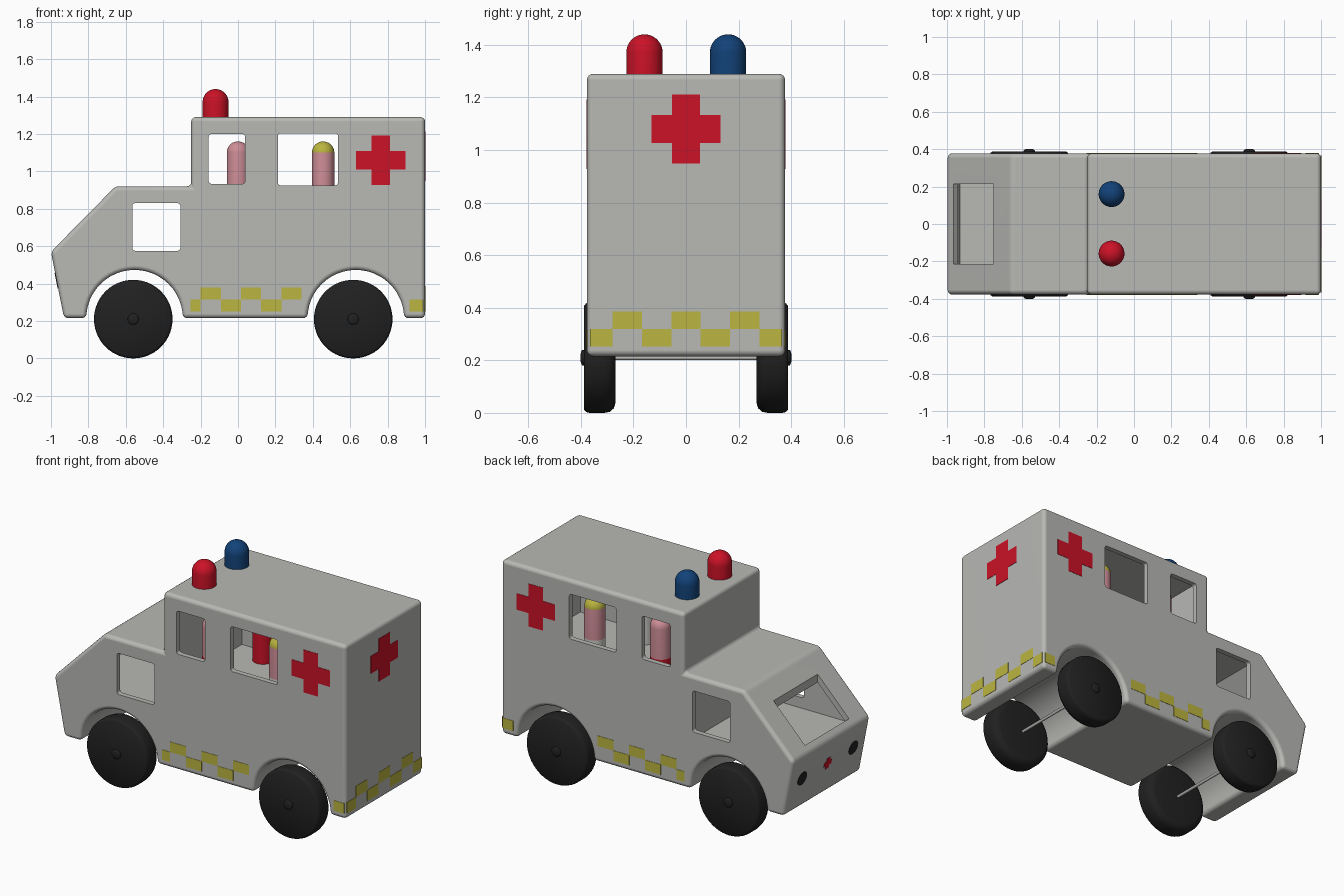
import bpy, bmesh, math
from mathutils import Matrix, Vector

if "Cube" in bpy.data.objects:
    bpy.data.objects.remove(bpy.data.objects["Cube"])


def mat(name, r, g, b):
    m = bpy.data.materials.new(name)
    m.diffuse_color = (r, g, b, 1)
    m.use_nodes = True
    m.node_tree.nodes["Principled BSDF"].inputs["Base Color"].default_value = m.diffuse_color
    return m


GREY = mat("body grey", 0.48, 0.48, 0.46)
RED = mat("signal red", 0.60, 0.006, 0.02)
BLUE = mat("beacon blue", 0.006, 0.055, 0.19)
BLACK = mat("rubber black", 0.015, 0.015, 0.015)
YELLOW = mat("stripe yellow", 0.50, 0.46, 0.05)
PINK = mat("skin pink", 0.62, 0.27, 0.31)
WHITE = mat("gown white", 0.62, 0.62, 0.6)

W = 0.377        # half width of the body


def finish(name, bm, mats, smooth=True):
    bmesh.ops.recalc_face_normals(bm, faces=bm.faces)
    me = bpy.data.meshes.new(name)
    bm.to_mesh(me)
    bm.free()
    ob = bpy.data.objects.new(name, me)
    bpy.context.collection.objects.link(ob)
    for m in mats:
        me.materials.append(m)
    if smooth:
        activate(ob)
        bpy.ops.object.shade_smooth_by_angle(angle=math.radians(38))
    return ob


def activate(ob):
    bpy.ops.object.select_all(action='DESELECT')
    ob.select_set(True)
    bpy.context.view_layer.objects.active = ob


def prism(name, pts, half, mats=()):
    """Extrude an x-z outline from y = -half to y = half."""
    bm = bmesh.new()
    f = bm.faces.new([bm.verts.new((x, -half, z)) for x, z in pts])
    r = bmesh.ops.extrude_face_region(bm, geom=[f])
    vs = [g for g in r['geom'] if isinstance(g, bmesh.types.BMVert)]
    bmesh.ops.translate(bm, verts=vs, vec=(0, 2 * half, 0))
    return finish(name, bm, mats, False)


def rounded(x0, x1, z0, z1, r=0.015):
    pts = []
    for i, (cx, cz) in enumerate(((x1 - r, z1 - r), (x0 + r, z1 - r), (x0 + r, z0 + r), (x1 - r, z0 + r))):
        for k in range(4):
            a = math.radians(90 * i + 30 * k)
            pts.append((cx + r * math.cos(a), cz + r * math.sin(a)))
    return pts


def arch(cx, r, z=0.215, n=24):
    return [(cx + r * math.cos(math.pi * k / n), z + r * math.sin(math.pi * k / n)) for k in range(n + 1)]


def lathe(name, prof, mats, M, n=40, rule=None):
    """Spin an (r, z) outline about z, then place it with M."""
    bm = bmesh.new()
    vs = [bm.verts.new((r, 0, z)) for r, z in prof]
    es = [bm.edges.new(p) for p in zip(vs, vs[1:])]
    bmesh.ops.spin(bm, geom=vs + es, cent=(0, 0, 0), axis=(0, 0, 1), angle=2 * math.pi, steps=n)
    bmesh.ops.remove_doubles(bm, verts=bm.verts, dist=1e-5)
    bm.transform(M)
    if rule:
        for f in bm.faces:
            f.material_index = rule(f.calc_center_median().z)
    return finish(name, bm, mats)


def domed(r, z0, zd, z1, extra=()):
    """Cylinder outline with a rounded top."""
    dome = [(r * math.cos(math.pi * k / 20), zd + (z1 - zd) * math.sin(math.pi * k / 20)) for k in range(10)]
    return [(0, z0), (r, z0)] + [(r, z) for z in extra] + dome + [(0, z1)]


def plates(name, rects, M, m):
    """Thin painted plates given as (u0, u1, v0, v1) on a plane placed by M."""
    bm = bmesh.new()
    for u0, u1, v0, v1 in rects:
        T = Matrix.Translation(((u0 + u1) / 2, (v0 + v1) / 2, 0))
        bmesh.ops.create_cube(bm, size=1, matrix=T @ Matrix.Diagonal((u1 - u0, v1 - v0, 0.004, 1)))
    bm.transform(M)
    return finish(name, bm, [m], False)


def plane(origin, u, v):
    u, v = Vector(u), Vector(v).normalized()
    w = u.cross(v)
    M = Matrix((u, v, w)).transposed().to_4x4()
    M.translation = origin
    return M


def cross(cu, cv, h, a):
    return [(cu - a, cu + a, cv - h, cv + h), (cu - h, cu - a, cv - a, cv + a), (cu + a, cu + h, cv - a, cv + a)]


# body shell with both wheel arches
outline = [(-0.93, 0.215), (-1, 0.57), (-0.655, 0.92), (-0.25, 0.92), (-0.25, 1.29), (1, 1.29), (1, 0.215)]
outline += arch(0.63, 0.258) + arch(-0.553, 0.258)
body = prism("body", outline, W, [GREY])
bev = body.modifiers.new("bevel", 'BEVEL')
bev.width, bev.segments, bev.limit_method, bev.angle_limit = 0.024, 4, 'ANGLE', math.radians(30)
activate(body)
bpy.ops.object.modifier_apply(modifier="bevel")

# hollow cabin, hollow cab, side windows and windscreen
cutters = [
    prism("cabin_cavity", [(-0.215, 0.7), (0.965, 0.7), (0.965, 1.255), (-0.215, 1.255)], 0.345),
    prism("cab_cavity", [(-0.93, 0.51), (-0.945, 0.575), (-0.64, 0.885), (-0.285, 0.885), (-0.285, 0.51)], 0.345),
    prism("cab_window_cut", rounded(-0.565, -0.308, 0.575, 0.83), 1),
    prism("driver_window_cut", rounded(-0.157, 0.038, 0.933, 1.2), 1),
    prism("rear_window_cut", rounded(0.213, 0.535, 0.925, 1.203), 1),
    prism("windscreen_cut", [(-0.965, 0.605), (-0.93, 0.57), (-0.75, 0.75), (-0.75, 0.95), (-0.965, 0.95)], 0.215),
]
for c in cutters:
    c.hide_render = True
    b = body.modifiers.new("cut", 'BOOLEAN')
    b.operation, b.solver, b.object = 'DIFFERENCE', 'EXACT', c
    activate(body)
    bpy.ops.object.modifier_apply(modifier="cut")
    bpy.data.objects.remove(c)
bpy.ops.object.shade_smooth_by_angle(angle=math.radians(32))
wn = body.modifiers.new("normals", 'WEIGHTED_NORMAL')
wn.keep_sharp = True

# wheels, hubs and axles
tyre = [(0, 0.268), (0.17, 0.268), (0.192, 0.274), (0.206, 0.29), (0.21, 0.31),
        (0.21, 0.368), (0.206, 0.381), (0.197, 0.388), (0, 0.388)]
hub = domed(0.03, 0.38, 0.392, 0.402)
for end, x in (("front", -0.56), ("rear", 0.616)):
    for side, s in (("right", -1), ("left", 1)):
        M = Matrix.Translation((x, 0, 0.21)) @ Matrix.Rotation(-s * math.pi / 2, 4, 'X')
        lathe(f"{end}_{side}_wheel", tyre, [BLACK], M, 56)
        lathe(f"{end}_{side}_hub", hub, [BLACK], M, 20)
    lathe(f"{end}_axle", [(0, -0.3), (0.009, -0.3), (0.009, 0.3), (0, 0.3)], [GREY], M, 16)

# roof beacons
for name, y, m in (("red_beacon", -0.158, RED), ("blue_beacon", 0.16, BLUE)):
    lathe(name, domed(0.069, 1.28, 1.371, 1.44), [m], Matrix.Translation((-0.12, y, 0)))

# peg people, red cross and checker stripe on both sides
p = 0.108
side_checks = [(-0.255, -0.2, 0.252, 0.315), (0.918, 0.99, 0.252, 0.315)]
side_checks += [(-0.2 + p * k, -0.2 + p * (k + 1), 0.252 + 0.063 * ((k + 1) % 2), 0.315 + 0.063 * ((k + 1) % 2))
                for k in range(5)]
for side, s in (("right", -1), ("left", 1)):
    lathe(f"{side}_driver", domed(0.06, 0.7, 1.1, 1.16, (0.915,)), [RED, PINK],
          Matrix.Translation((0, s * 0.245, 0)), rule=lambda z: int(z > 0.915))
    lathe(f"{side}_patient", domed(0.06, 0.7, 1.1, 1.16, (0.91,)), [WHITE, PINK, YELLOW],
          Matrix.Translation((0.455, s * 0.24, 0)), rule=lambda z: int(z > 0.91) + int(z > 1.1))
    M = plane((0, s * W, 0), (1, 0, 0), (0, 0, 1))
    plates(f"{side}_cross", cross(0.763, 1.06, 0.132, 0.05), M, RED)
    plates(f"{side}_checks", side_checks, M, YELLOW)

# rear cross and checker stripe
M = plane((1, 0, 0), (0, 1, 0), (0, 0, 1))
plates("rear_cross", cross(0, 1.08, 0.132, 0.054), M, RED)
q = 0.112
rear_checks = []
for k in range(-3, 4):
    z = 0.252 + 0.067 * ((k + 1) % 2)
    rear_checks.append((max(q * (k - 0.5), -0.365), min(q * (k + 0.5), 0.365), z, z + 0.067))
plates("rear_checks", rear_checks, M, YELLOW)

# headlights and small cross on the nose
nose = plane((-0.9695, 0, 0.415), (0, -1, 0), (-0.07, 0, 0.355))
plates("nose_cross", cross(0, 0, 0.036, 0.015), nose, RED)
for side, y in (("right", 0.25), ("left", -0.25)):
    lathe(f"{side}_headlight", [(0, -0.002), (0.043, -0.002), (0.043, 0.003), (0, 0.003)], [BLACK],
          nose @ Matrix.Translation((y, 0, 0)), 28)
